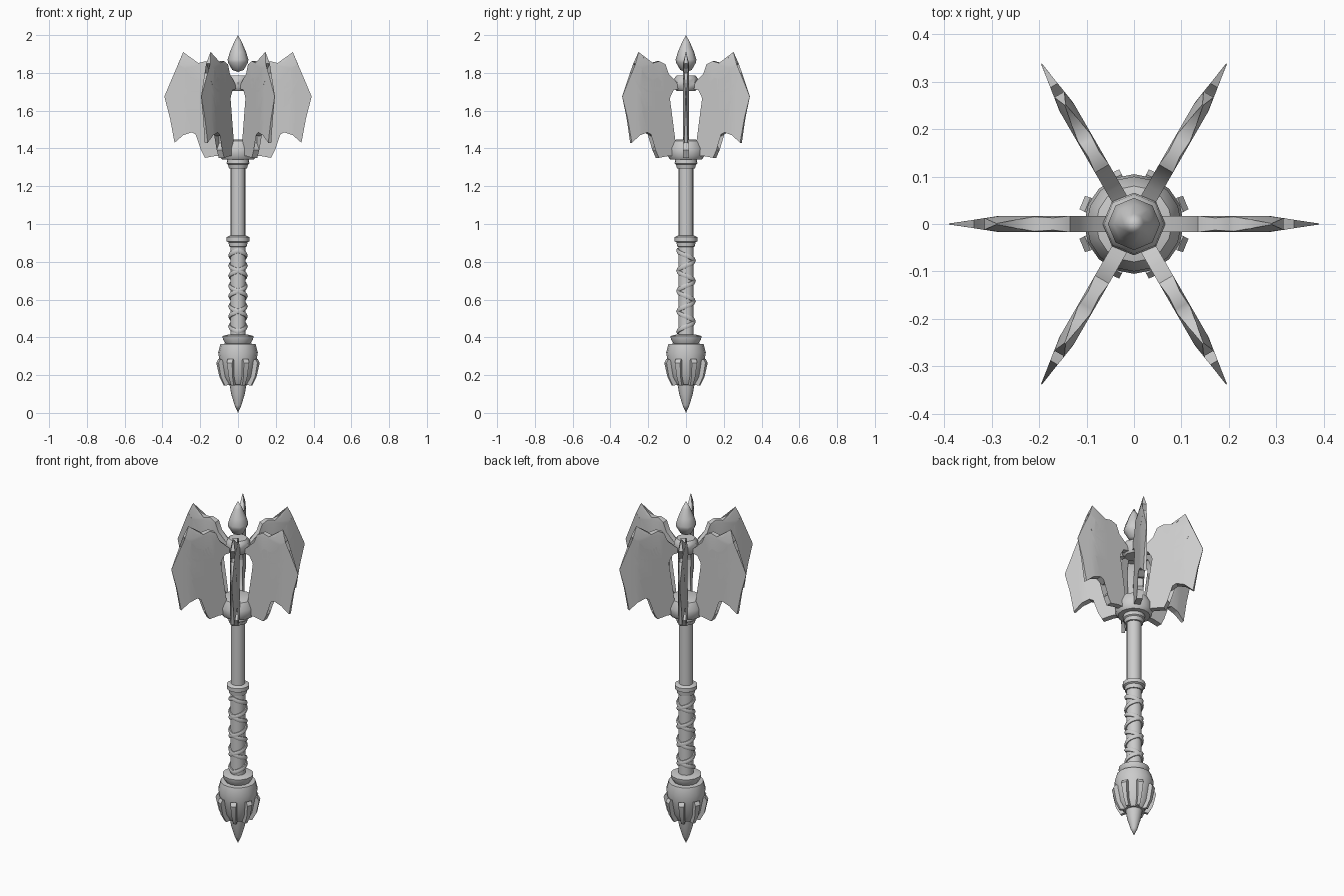
import bpy
import bmesh
import math
from mathutils import Vector

default_cube = bpy.data.objects.get("Cube")
if default_cube:
    bpy.data.objects.remove(default_cube, do_unlink=True)

# One plain metal colour
metal = bpy.data.materials.new("plain_grey_metal")
metal.use_nodes = True
grey = (0.6, 0.6, 0.6, 1)
metal.diffuse_color = grey
metal.node_tree.nodes["Principled BSDF"].inputs["Base Color"].default_value = grey


def add_object(name, bm, smooth_angle=40):
    """Turn a bmesh into a shaded, coloured object."""
    bmesh.ops.recalc_face_normals(bm, faces=bm.faces)
    mesh = bpy.data.meshes.new(name)
    bm.to_mesh(mesh)
    bm.free()
    mesh.materials.append(metal)
    obj = bpy.data.objects.new(name, mesh)
    bpy.context.collection.objects.link(obj)
    bpy.ops.object.select_all(action='DESELECT')
    obj.select_set(True)
    bpy.context.view_layer.objects.active = obj
    bpy.ops.object.shade_smooth_by_angle(angle=math.radians(smooth_angle))
    return obj


def lathe(name, profile, sides=16, smooth_angle=40):
    """Spin (radius, height) points around the vertical axis."""
    bm = bmesh.new()
    verts = [bm.verts.new((r, 0, z)) for r, z in profile]
    edges = [bm.edges.new(pair) for pair in zip(verts, verts[1:])]
    bmesh.ops.spin(bm, geom=verts + edges, cent=(0, 0, 0), axis=(0, 0, 1),
                   angle=math.tau, steps=sides, use_merge=True)
    bmesh.ops.remove_doubles(bm, verts=bm.verts, dist=0.0001)
    return add_object(name, bm, smooth_angle)


def ring_copies(obj, count, start=0):
    """Repeat an object around the vertical axis, sharing its mesh."""
    obj.rotation_euler.z = start
    for i in range(1, count):
        twin = obj.copy()
        twin.name = f"{obj.name}_{i + 1}"
        twin.rotation_euler.z = start + math.tau * i / count
        bpy.context.collection.objects.link(twin)


def flat_outline(outline, cuts, half_thickness):
    """Fill an outline in the xz plane and give it a varying thickness."""
    bm = bmesh.new()
    face = bm.faces.new([bm.verts.new((x, 0, z)) for x, z in outline])
    bmesh.ops.triangulate(bm, faces=[face])
    for point, normal in cuts:
        bmesh.ops.bisect_plane(bm, geom=bm.verts[:] + bm.edges[:] + bm.faces[:],
                               plane_co=point, plane_no=normal)
    front = bm.verts[:]
    result = bmesh.ops.extrude_face_region(bm, geom=bm.faces[:],
                                           use_keep_orig=True)
    back = [v for v in result["geom"] if isinstance(v, bmesh.types.BMVert)]
    for verts, side in ((front, -1), (back, 1)):
        for v in verts:
            v.co.y = side * half_thickness(v.co)
    return bm


# Pommel: pointed end, round bulb and grip collars
lathe("pommel_point", [(0, 0), (.018, .04), (.036, .1), (.045, .15), (0, .17)])
lathe("pommel_bulb", [(0, .14), (.055, .15), (.08, .19), (.095, .26),
                      (.105, .32), (.093, .365), (0, .37)])
lathe("lower_collar", [(0, .36), (.065, .365), (.08, .39), (.082, .407),
                       (.05, .415), (0, .415)])

# Claws gripping the bulb
claw_outline = [(.05, .148), (.078, .145), (.102, .19), (.118, .265),
                (.106, .285), (.085, .275), (.08, .2)]
claw = add_object("pommel_claw", flat_outline(
    claw_outline, [], lambda p: .008 + .06 * max(0, p.z - .145)))
ring_copies(claw, 8, math.tau / 16)

# Grip, shaft and collars
lathe("grip", [(0, .4), (.041, .4), (.041, .89), (0, .89)])
lathe("upper_collar", [(0, .875), (.047, .88), (.05, .903), (.06, .908),
                       (.06, .93), (.045, .938), (0, .938)])
lathe("shaft", [(0, .92), (.039, .92), (.039, 1.31), (0, 1.31)])
lathe("head_collar", [(0, 1.293), (.048, 1.295), (.053, 1.315), (.06, 1.32),
                      (.058, 1.342), (0, 1.35)])

# Crossed leather wraps on the grip
for name, hand in (("left_wrap", -1), ("right_wrap", 1)):
    bm = bmesh.new()
    turns, steps, sides = 4, 96, 6
    rings = []
    for i in range(steps + 1):
        t = i / steps
        a = hand * turns * math.tau * t - math.pi / 2
        out = Vector((math.cos(a), math.sin(a), 0))
        centre = out * .041 + Vector((0, 0, .43 + .43 * t))
        ring = []
        for k in range(sides):
            b = math.tau * k / sides
            offset = out * .011 * math.cos(b) + Vector((0, 0, .014 * math.sin(b)))
            ring.append(bm.verts.new(centre + offset))
        rings.append(ring)
    for low, high in zip(rings, rings[1:]):
        for k in range(sides):
            n = (k + 1) % sides
            bm.faces.new((low[k], low[n], high[n], high[k]))
    bm.faces.new(rings[0])
    bm.faces.new(rings[-1])
    add_object(name, bm, 60)

# Head base, upper hub and crowning spike
lathe("head_base", [(0, 1.34), (.085, 1.342), (.098, 1.36), (.1, 1.4),
                    (.08, 1.44), (.05, 1.447), (0, 1.447)])
lathe("upper_hub", [(0, 1.705), (.05, 1.705), (.063, 1.72), (.066, 1.745),
                    (.063, 1.77), (.05, 1.785), (0, 1.785)], 8)
lathe("top_spike", [(0, 1.805), (.03, 1.815), (.053, 1.855), (.055, 1.87),
                    (.043, 1.91), (.022, 1.96), (0, 2)], 8, 50)

# Flanged blades: horn above, broad cutting edge, hooked foot below
blade_outline = [
    # horn
    (.05, 1.735), (.085, 1.76), (.115, 1.795), (.135, 1.845), (.17, 1.862),
    (.21, 1.852), (.245, 1.86), (.29, 1.91), (.315, 1.85), (.28, 1.82),
    (.25, 1.78), (.215, 1.765), (.18, 1.775), (.16, 1.755), (.165, 1.72),
    # cutting edge
    (.2, 1.695), (.25, 1.7), (.295, 1.735), (.337, 1.8), (.39, 1.675),
    (.36, 1.56), (.336, 1.43), (.29, 1.47), (.245, 1.485), (.205, 1.465),
    # foot
    (.175, 1.475), (.17, 1.43), (.196, 1.392), (.175, 1.35), (.12, 1.36),
    (.07, 1.36), (.07, 1.41),
    # inner edge
    (.1, 1.45), (.117, 1.53), (.12, 1.6), (.105, 1.675), (.085, 1.71),
    (.05, 1.715)]
blade_cuts = [((r, 0, 0), (1, 0, 0)) for r in (.14, .2, .28, .33)]
blade_cuts += [((0, 0, z), (0, 0, 1)) for z in (1.5, 1.6, 1.7, 1.84)]


def blade_half_thickness(p):
    by_radius = .017 * (.395 - p.x) / .11
    by_height = .017 * (1.915 - p.z) / .07
    return max(.001, min(.017, by_radius, by_height))


blade = add_object("blade", flat_outline(blade_outline, blade_cuts,
                                         blade_half_thickness))
ring_copies(blade, 6)
